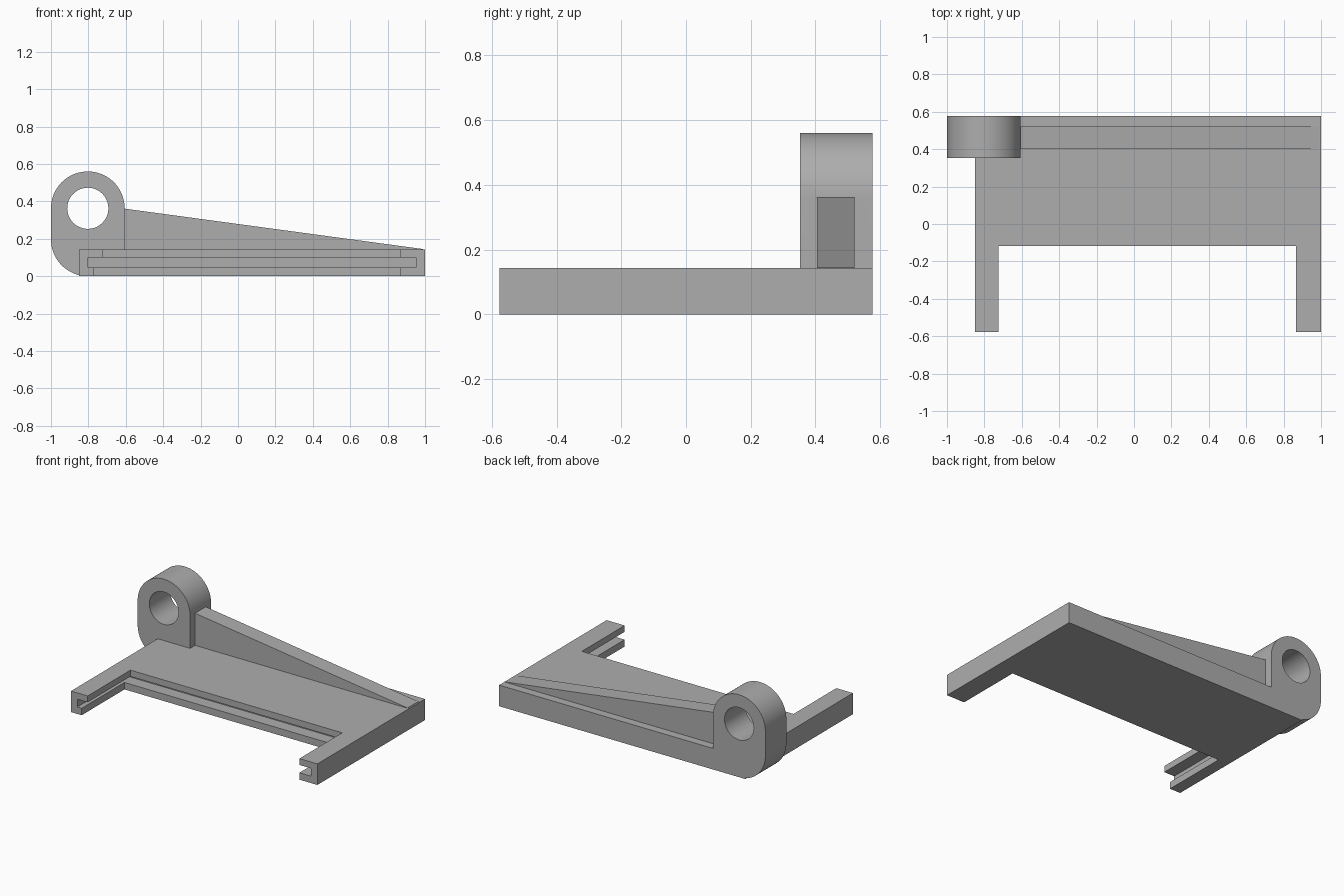
import bpy, bmesh, math
from mathutils import Vector

if "Cube" in bpy.data.objects:
    bpy.data.objects.remove(bpy.data.objects["Cube"], do_unlink=True)

grey = bpy.data.materials.new("plain grey")
grey.use_nodes = True
colour = (0.42, 0.42, 0.42, 1)
grey.diffuse_color = colour
grey.node_tree.nodes["Principled BSDF"].inputs["Base Color"].default_value = colour


def extrude(name, points, direction):
    """Solid made by sweeping a flat outline along a vector."""
    bm = bmesh.new()
    face = bm.faces.new([bm.verts.new(p) for p in points])
    swept = bmesh.ops.extrude_face_region(bm, geom=[face])["geom"]
    verts = [v for v in swept if isinstance(v, bmesh.types.BMVert)]
    bmesh.ops.translate(bm, verts=verts, vec=Vector(direction))
    bmesh.ops.recalc_face_normals(bm, faces=bm.faces)
    mesh = bpy.data.meshes.new(name)
    bm.to_mesh(mesh)
    bm.free()
    mesh.materials.append(grey)
    obj = bpy.data.objects.new(name, mesh)
    bpy.context.collection.objects.link(obj)
    return obj


def box(name, x0, x1, y0, y1, z0, z1):
    corners = [(x0, y0, z0), (x1, y0, z0), (x1, y1, z0), (x0, y1, z0)]
    return extrude(name, corners, (0, 0, z1 - z0))


def side_solid(name, outline, y0, y1):
    return extrude(name, [(x, y0, z) for x, z in outline], (0, y1 - y0, 0))


def arc(cx, cz, r, start, end, steps):
    angles = [math.radians(start + (end - start) * i / steps) for i in range(steps + 1)]
    return [(cx + r * math.cos(a), cz + r * math.sin(a)) for a in angles]


def combine(target, tool, operation):
    mod = target.modifiers.new(operation, "BOOLEAN")
    mod.operation = operation
    mod.solver = "EXACT"
    mod.object = tool
    bpy.context.view_layer.objects.active = target
    bpy.ops.object.modifier_apply(modifier=mod.name)
    bpy.data.objects.remove(tool, do_unlink=True)


FRONT, BACK, TOP = -0.577, 0.577, 0.143
LEFT, RIGHT, INNER = -0.85, 1.0, -0.118
PIVOT_X, PIVOT_Z, RADIUS = -0.803, 0.363, 0.197

# Forked base plate
outline = [(LEFT, FRONT), (-0.725, FRONT), (-0.725, INNER), (0.865, INNER),
           (0.865, FRONT), (RIGHT, FRONT), (RIGHT, BACK), (LEFT, BACK)]
bracket = extrude("bracket", [(x, y, 0) for x, y in outline], (0, 0, TOP))

# Groove round the inside of the fork, and the narrower lower lip
combine(bracket, box("groove_cutter", -0.803, 0.953, -0.7, INNER + 0.085, 0.047, 0.1), "DIFFERENCE")
combine(bracket, box("lip_cutter", -0.77, -0.7, -0.7, INNER, -0.1, 0.07), "DIFFERENCE")

# Pivot lug: round top, rounded outer lower corner
lug_outline = (arc(PIVOT_X, PIVOT_Z, RADIUS, 0, 180, 40)
               + arc(PIVOT_X, 0.197, RADIUS, 180, 270, 20)
               + [(PIVOT_X + RADIUS, 0)])
combine(bracket, side_solid("pivot_lug", lug_outline, 0.352, BACK), "UNION")

# Tapering rib
rib_outline = [(-0.65, 0.1), (-0.65, 0.367), (0.99, 0.145), (0.99, 0.1)]
combine(bracket, side_solid("rib", rib_outline, 0.405, 0.52), "UNION")

# Pivot hole
hole_outline = arc(PIVOT_X, PIVOT_Z, 0.11, 0, 360, 48)[:-1]
combine(bracket, side_solid("hole_cutter", hole_outline, 0.2, 0.8), "DIFFERENCE")

# Smooth the curved walls, keep edges crisp
bpy.ops.object.select_all(action="DESELECT")
bracket.select_set(True)
bpy.context.view_layer.objects.active = bracket
bpy.ops.object.shade_smooth_by_angle(angle=math.radians(25))
